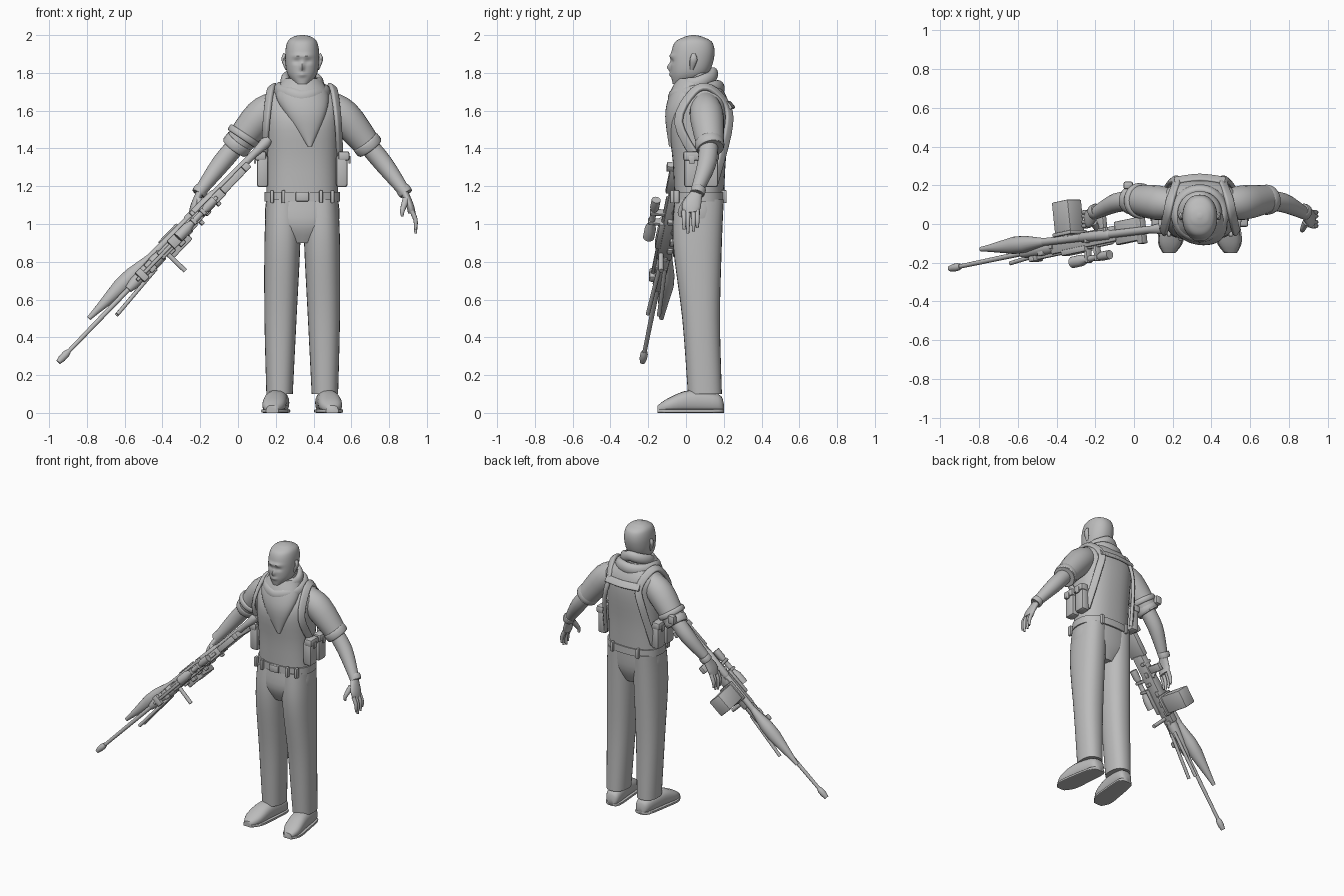
import bpy, bmesh, math, random
from mathutils import Vector, Matrix

if "Cube" in bpy.data.objects:
    bpy.data.objects.remove(bpy.data.objects["Cube"])
random.seed(4)
MIDDLE = 0.34  # centre line of the figure
X, Y, Z = Matrix.Identity(3)
WORLD, LEVEL, UPRIGHT = (X, Y, Z), (X, Y), (X, Z)

grey = bpy.data.materials.new("plain_grey")
grey.use_nodes = True
grey.diffuse_color = (0.5, 0.5, 0.5, 1)
grey.node_tree.nodes["Principled BSDF"].inputs["Base Color"].default_value = grey.diffuse_color


def finish(name, bm, angle=50):
    bmesh.ops.recalc_face_normals(bm, faces=bm.faces[:])
    mesh = bpy.data.meshes.new(name)
    bm.to_mesh(mesh)
    bm.free()
    mesh.materials.append(grey)
    part = bpy.data.objects.new(name, mesh)
    bpy.context.collection.objects.link(part)
    bpy.ops.object.select_all(action='DESELECT')
    part.select_set(True)
    bpy.context.view_layer.objects.active = part
    bpy.ops.object.shade_smooth_by_angle(angle=math.radians(angle))


def spline(rows, steps, closed):
    count, path = len(rows), []
    for i in range(count if closed else count - 1):
        before, start, end, after = (rows[j % count] if closed else rows[max(0, min(count - 1, j))]
                                     for j in range(i - 1, i + 3))
        leave, arrive = (end - before) / 2, (after - start) / 2
        for step in range(steps):
            t = step / steps
            bend = (leave * (1 - t) - arrive * t) + (start - end) * (1 - 2 * t)
            path.append(start.lerp(end, t) + bend * t * (1 - t))
    return path if closed else path + [rows[-1]]


def loft(name, rows, sides=20, steps=4, axes=None, facing=lambda point: Y, power=2, closed=False, shape=None):
    """Skin of cross-sections; a row is x, y, z and one or two radii."""
    rows = [Vector((*row, row[-1]) if len(row) == 4 else row) for row in rows]
    rows = spline(rows, steps, closed)
    bm, rings, count = bmesh.new(), [], len(rows)
    for i, row in enumerate(rows):
        centre, wide, deep = row.xyz, row[3], row[4]
        if axes:
            u, v = axes
        else:
            ahead = rows[(i + 1) % count if closed else min(i + 1, count - 1)]
            behind = rows[i - 1 if closed else max(i - 1, 0)]
            along = (ahead.xyz - behind.xyz).normalized()
            u = facing(centre)
            u = (u - along * u.dot(along)).normalized()
            v = along.cross(u)
        ring = []
        for k in range(sides):
            turn = math.tau * k / sides
            c, s = (math.copysign(abs(f) ** (2 / power), f) for f in (math.cos(turn), math.sin(turn)))
            point = centre + u * c * wide + v * s * deep
            ring.append(bm.verts.new(shape(point) if shape else point))
        rings.append(ring)
    pairs = list(zip(rings, rings[1:])) + ([(rings[-1], rings[0])] if closed else [])
    for a, b in pairs:
        for k in range(sides):
            bm.faces.new((a[k - 1], a[k], b[k], b[k - 1]))
    if not closed:
        bm.faces.new(rings[0])
        bm.faces.new(rings[-1])
    finish(name, bm)


def box(name, centre, size, axes=WORLD, bevel=0.006):
    bm = bmesh.new()
    bmesh.ops.create_cube(bm, size=1)
    bmesh.ops.scale(bm, vec=size, verts=bm.verts[:])
    bmesh.ops.bevel(bm, geom=bm.edges[:], offset=bevel, segments=2, affect='EDGES', profile=0.5)
    place = Matrix(axes).transposed().to_4x4()
    place.translation = centre
    bm.transform(place)
    finish(name, bm, 35)


def body(name, rows, **options):
    """Stack of level sections; a row is height, half width, front, back."""
    loft(name, [(MIDDLE, (front + back) / 2, z, half, (back - front) / 2) for z, half, front, back in rows],
         axes=LEVEL, **options)


def band(name, start, end, radius):
    """Short cuff with rounded rims."""
    start, end = Vector(start), Vector(end)
    loft(name, [(*start.lerp(end, t), radius * (1 - 0.4 * (t - 0.5) ** 2)) for t in (0, .2, .8, 1)], steps=2)


# Head with nose, brow, eye sockets and mouth pressed into the skin
FEATURES = {"socket": (.01, .03, 1.86, .02, .01), "brow": (-.01, .02, 1.89, .03, .01),
            "nose": (-.02, 0, 1.83, .01, .02), "lips": (-.01, 0, 1.79, .02, .01)}


def face(point):
    across = abs(point.x - MIDDLE)
    push = sum(depth * math.exp(-((across - x) / wide) ** 2 - ((point.z - z) / tall) ** 2)
               for depth, x, z, wide, tall in FEATURES.values())
    return point + Y * push if point.y < 0 else point


body("head", [(1.74, .04, -.07, .05), (1.8, .08, -.08, .12), (1.89, .09, -.08, .15),
              (1.96, .08, -.06, .14), (1.99, .05, -.01, .09), (2, .01, .03, .05)],
     sides=72, steps=10, power=2.2, shape=face)
body("neck", [(1.66, .09, -.02, .17), (1.8, .07, -.01, .14)])

# Torso, trouser seat, belt
body("shirt", [(1.12, .19, -.06, .2), (1.33, .19, -.07, .21), (1.54, .2, -.09, .23),
               (1.66, .2, -.04, .22), (1.75, .09, .01, .17)], sides=40, power=2.4)
body("trouser_seat", [(.9, .08, -.03, .15), (1, .19, -.07, .19), (1.14, .19, -.06, .2)], sides=32, power=2.4)
body("belt", [(z, .2, -.07, .21) for z in (1.12, 1.17)], sides=40, power=2.4)
box("belt_buckle", (MIDDLE, -.075, 1.145), (.07, .02, .05))

# Scarf: pointed bib and two loose folds that rise towards the nape
loft("scarf_bib", [(.38, -.08, 1.41, .01), (.36, -.06, 1.57, .1, .05), (.34, 0, 1.68, .14, .09),
                   (.34, .05, 1.77, .1, .1)], sides=32, axes=LEVEL)
for name, z, radius, thick, tilt in (("lower", 1.7, .12, .03, .2), ("upper", 1.75, .09, .025, .4)):
    ring = []
    for k in range(12):
        turn = math.tau * k / 12
        back = radius * math.sin(turn)
        height = z + tilt * back + random.uniform(-.01, .01)
        ring.append((MIDDLE + radius * math.cos(turn), .055 + back, height, thick, thick * 1.4))
    loft(name + "_scarf_fold", ring, closed=True, facing=lambda point: point - Vector((MIDDLE, .055, point.z)))


def outward(point):
    return point - Vector((MIDDLE, .08, 1.5))


for sign, tag in ((1, "left_"), (-1, "right_")):
    def place(*rows):
        return [(MIDDLE + sign * x, *rest) for x, *rest in rows]

    # Trouser leg, shoe and sole
    legs = [(.1, .05, .19, .01, .19), (.5, .03, .2, -.02, .18), (.9, .01, .2, -.07, .19), (1.13, .01, .19, -.06, .2)]
    loft(tag + "trouser_leg", place(*[((inner + outer) / 2, (front + back) / 2, z, (outer - inner) / 2,
                                       (back - front) / 2) for z, inner, outer, front, back in legs]),
         sides=28, axes=LEVEL, power=2.3)
    last = [(.2, .02, .05), (.17, .05, .1), (.02, .06, .12), (-.09, .06, .08), (-.15, .03, .04)]
    loft(tag + "shoe", place(*[(.14 - y / 8, y, tall / 2, wide, tall / 2) for y, wide, tall in last]),
         axes=UPRIGHT, power=2.4)
    loft(tag + "sole", place(*[(.14 - y / 8, y, .01, wide * 1.1, .01) for y, wide, tall in last]),
         axes=UPRIGHT, power=6)
    for x, y in ((.1, -.07), (.1, .2), (.16, -.05)):
        box(tag + "belt_loop", place((x, y, 1.145))[0], (.02, .03, .07))

    # Arm: sleeve with turned cuff, forearm, wristband
    loft(tag + "sleeve", place((.12, .1, 1.64, .07), (.22, .11, 1.57, .09), (.36, .13, 1.4, .07)))
    loft(tag + "forearm", place((.32, .12, 1.45, .05), (.43, .11, 1.32, .05), (.55, .05, 1.16, .03)))
    band(tag + "cuff", *place((.33, .12, 1.44), (.36, .13, 1.4)), .08)
    band(tag + "wristband", *place((.53, .07, 1.19), (.55, .06, 1.16)), .04)

    # Hand with hanging fingers, ear
    loft(tag + "palm", place((.54, .06, 1.17, .03, .02), (.57, .03, 1.1, .05, .02), (.58, .03, 1.06, .04, .02)))
    for finger, tip in (("index", .97), ("middle", .95), ("ring", .96), ("little", .98)):
        y = {"index": -.01, "middle": .01, "ring": .04, "little": .06}[finger]
        loft(tag + finger + "_finger", place((.58, y, 1.07, .013), (.6, y, 1.02, .012), (.6, y, tip, .007)), sides=10)
    loft(tag + "thumb", place((.55, .01, 1.13, .02), (.53, -.03, 1.07, .013), (.53, -.03, 1.04, .007)), sides=10)
    loft(tag + "ear", place((.08, .03, 1.82, .01), (.1, .04, 1.87, .02, .01), (.09, .04, 1.9, .01)), sides=12)

    # Harness strap over the shoulder and down the back, side pouches
    strap = place((.2, .06, 1.34), (.19, -.04, 1.54), (.17, .04, 1.7), (.15, .13, 1.72), (.12, .22, 1.62),
                  (.15, .22, 1.48), (.19, .15, 1.22))
    loft(tag + "harness_strap", [(*point, .012, .024) for point in strap], facing=outward, power=4)
    for spot, y in (("front_", .03), ("back_", .13)):
        name = tag + spot + "pouch"
        box(name, place((.21, y, 1.28))[0], (.06, .08, .17), bevel=.014)
        box(name + "_flap", place((.22, y, 1.36))[0], (.06, .09, .05), bevel=.012)
        box(name + "_clip", place((.25, y, 1.34))[0], (.01, .03, .04), bevel=.003)
loft("harness_back_link", [(MIDDLE + x, .24 - x * x, 1.63, .01, .025) for x in (-.13, 0, .13)],
     facing=outward, power=4)
band("right_armband", (.04, .12, 1.48), (.02, .12, 1.45), .095)
box("armband_knot", (-.03, .2, 1.46), (.05, .04, .06), bevel=.012)

# Long rifle, in its own frame: towards the muzzle, the belly and the side
BUTT, MUZZLE = Vector((.05, -.02, 1.31)), Vector((-.95, -.23, .27))
AHEAD = (MUZZLE - BUTT).normalized()
BELLY = (Y - AHEAD * Y.dot(AHEAD)).normalized()
FRAME = (AHEAD, BELLY, AHEAD.cross(BELLY))


def aim(along, down=0, across=0):
    return BUTT + sum((axis * d for axis, d in zip(FRAME, (along, down, across))), Vector())


def block(name, start, end, top, bottom, thick):
    box("rifle_" + name, aim((start + end) / 2, (top + bottom) / 2), (end - start, bottom - top, thick), FRAME)


def rod(name, *rows, down=0):
    loft("rifle_" + name, [(*aim(along, down), radius) for along, radius in rows], sides=14, steps=1)


block("butt_pad", 0, .04, -.08, .1, .04)
block("stock", .03, .2, -.06, .06, .04)
block("receiver", .19, .68, -.04, .04, .05)
block("top_rail", .24, .86, -.05, -.03, .02)
block("grip", .28, .33, .03, .13, .03)
block("feed_cover", .42, .6, -.06, -.03, .06)
block("ammo_box", .49, .61, .05, .22, .1)
block("ammo_box_lid", .48, .62, .04, .06, .12)
rod("handguard", (.66, .03), (.7, .036), (.88, .03), (.92, .02))
rod("barrel", (.88, .014), (1.44, .011))
rod("muzzle_brake", (1.38, .014), (1.4, .02), (1.43, .02), (1.46, .014))
rod("scope", (.27, .024), (.33, .024), (.35, .016), (.44, .016), (.48, .03), (.55, .03), down=-.1)
for along in (.36, .43):
    block("scope_mount", along - .01, along + .01, -.12, -.04, .04)
for down in (-.03, .03):
    hinge, foot = aim(.74, down / 2, .03), aim(1.06, down, .05)
    loft("bipod_leg", [(*hinge.lerp(foot, t), .011) for t in (0, 1)], sides=10)
loft("foregrip", [(*aim(.64, -.02, across), .013) for across in (.02, .15)], sides=10)
for fitting in range(9):
    along, top = .24 + .07 * fitting, random.uniform(-.06, .02)
    block("side_fitting", along, along + random.uniform(.02, .05), top, top + .03, random.uniform(.06, .1))

# Shoulder-fired launcher slung beside the rifle
TAIL, TIP = Vector((.165, -.02, 1.45)), Vector((-.79, -.13, .5))
for name, profile in (("launcher_tube", ((0, .02), (.02, .03), (.08, .02), (.7, .02))),
                      ("launcher_sleeve", ((.3, .02), (.31, .026), (.45, .026), (.46, .02))),
                      ("launcher_warhead", ((.66, .02), (.76, .043), (.82, .045), (.96, .018), (1, .012)))):
    loft(name, [(*TAIL.lerp(TIP, t), radius) for t, radius in profile], sides=18, steps=1)
